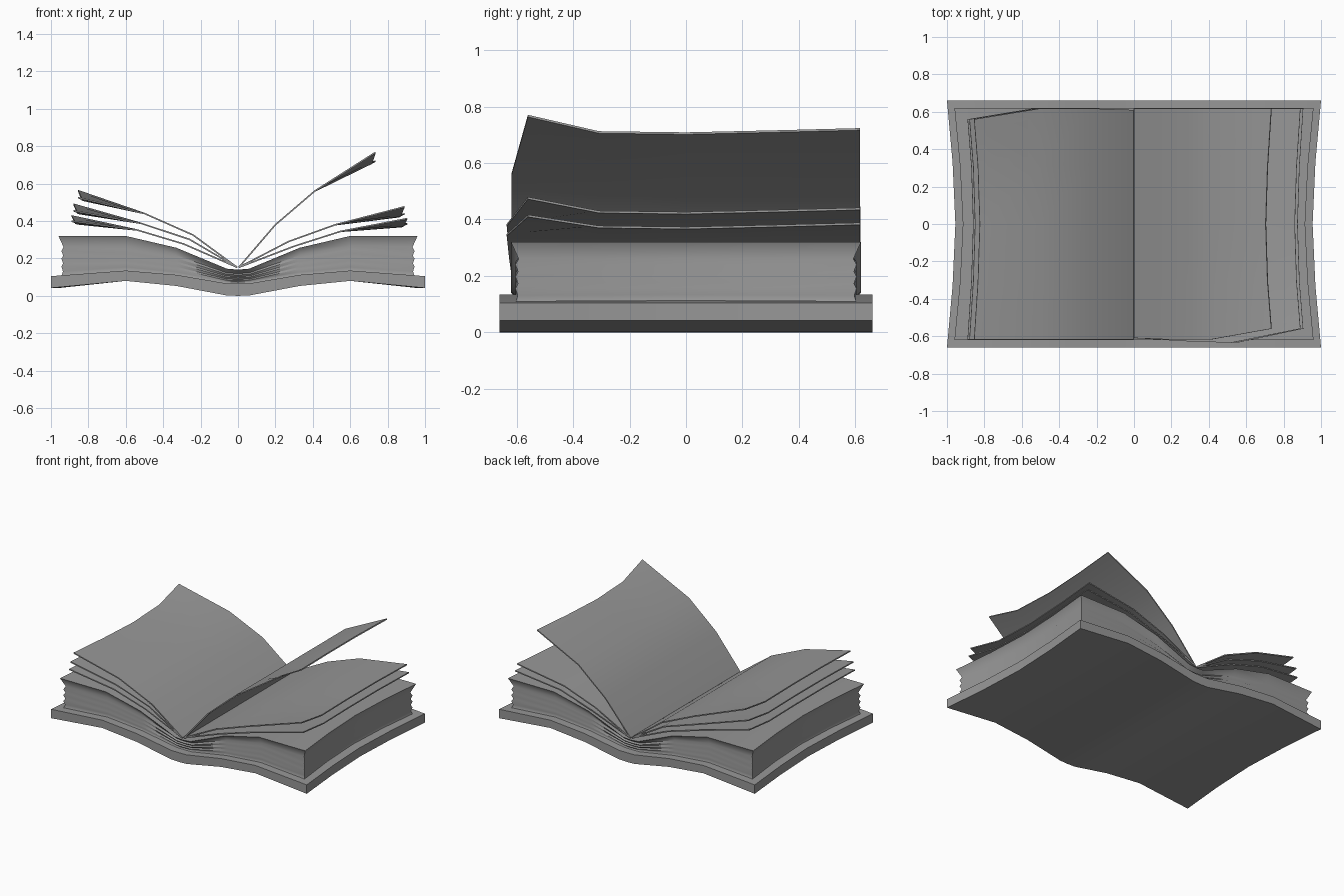
import bpy, math

if "Cube" in bpy.data.objects:
    bpy.data.objects.remove(bpy.data.objects["Cube"])

GREY = bpy.data.materials.new("dark_grey")
GREY.diffuse_color = (.31, .31, .31, 1)
GREY.use_nodes = True
GREY.node_tree.nodes["Principled BSDF"].inputs["Base Color"].default_value = GREY.diffuse_color


def interp(points, x):
    # Linear interpolation along a short profile
    for (x0, z0), (x1, z1) in zip(points, points[1:]):
        if x <= x1:
            return z0 + (z1 - z0) * (x - x0) / (x1 - x0)
    return points[-1][1]


def lattice_solid(name, nx, ny, nz, place, angle=30):
    # Closed skin of an nx * ny * nz lattice whose points come from place(i, j, k)
    index, verts, faces = {}, [], []

    def vert(*c):
        if c not in index:
            index[c] = len(verts)
            verts.append(place(*c))
        return index[c]

    size = (nx, ny, nz)
    for axis in range(3):
        a, b = (axis + 1) % 3, (axis + 2) % 3
        for end in (0, size[axis] - 1):
            for p in range(size[a] - 1):
                for q in range(size[b] - 1):
                    quad = []
                    for dp, dq in ((0, 0), (1, 0), (1, 1), (0, 1)):
                        c = [0, 0, 0]
                        c[axis], c[a], c[b] = end, p + dp, q + dq
                        quad.append(vert(*c))
                    faces.append(quad if end else quad[::-1])
    mesh = bpy.data.meshes.new(name)
    mesh.from_pydata(verts, [], faces)
    mesh.materials.append(GREY)
    ob = bpy.data.objects.new(name, mesh)
    bpy.context.collection.objects.link(ob)
    bpy.ops.object.select_all(action='DESELECT')
    ob.select_set(True)
    bpy.context.view_layer.objects.active = ob
    bpy.ops.object.shade_smooth_by_angle(angle=math.radians(angle))
    return ob


COLS = [-1, -.6, -.33, -.06, 0, .06, .33, .6, 1]
ROWS = [-1, -.5, 0, .5, 1]
HOLLOW = [0, .03, .045, .03, 0]          # fore edges bow inwards
BOTTOM = [(0, 0), (.05, 0), (.33, .053), (.6, .08), (1, .042)]
COVER_TOP = [(0, .065), (.06, .066), (.33, .112), (.6, .135), (1, .105)]
BLOCK_TOP = [(0, .14), (.06, .145), (.33, .257), (.6, .32), (1, .32)]


# Cover
def cover_point(i, j, k):
    x = COLS[i]
    z = interp(COVER_TOP if k else BOTTOM, abs(x))
    if abs(x) == 1:
        x *= 1 - HOLLOW[j]
    return x, ROWS[j] * .66, z


lattice_solid("cover", len(COLS), len(ROWS), 2, cover_point)

# Page block with ribbed edges: (height fraction, inset)
RIBS = [(0, .017), (.1, .024), (.22, .016), (.3, .025), (.42, .016), (.5, .025),
        (.62, .016), (.72, .027), (1, 0)]


def block_point(i, j, k):
    t, inset = RIBS[k]
    x = COLS[i]
    edge = .96 - HOLLOW[j] - inset
    px = math.copysign(edge, x) if abs(x) == 1 else x
    low, high = interp(COVER_TOP, abs(px)), interp(BLOCK_TOP, abs(px))
    y = ROWS[j] * (.62 - inset if abs(ROWS[j]) == 1 else .62)
    return px, y, low + (high - low) * t


lattice_solid("page_block", len(COLS), len(ROWS), len(RIBS), block_point, 75)


# Loose leaves: side is 1 for right, -1 for left (turned half round the spine)
def leaf(name, side, profile, lift, bulge=0):
    def point(i, j, k):
        x, z = profile[i]
        y = ROWS[j] * .617
        if j == 0:
            y = (-.61, -.618 - bulge / 2, -.618 - bulge, -.56)[i]
        if i == 3:
            x -= (0, .02, .03, .02, 0)[j]
            z += (lift, .004, 0, .007, .015)[j]
        # thickness runs across the leaf
        x0, z0 = profile[max(i - 1, 0)]
        x1, z1 = profile[min(i + 1, 3)]
        length = math.hypot(x1 - x0, z1 - z0)
        h = .004 if k else -.004
        x -= h * (z1 - z0) / length
        z += h * (x1 - x0) / length
        return side * x, side * y, z

    lattice_solid(name, 4, 5, 2, point)


ROOT = (.004, .152)
leaf("raised_leaf_right", 1, [ROOT, (.2, .38), (.41, .56), (.735, .705)], .062)
leaf("middle_leaf_right", 1, [ROOT, (.27, .29), (.52, .38), (.89, .423)], .053, .017)
leaf("lower_leaf_right", 1, [ROOT, (.3, .265), (.55, .345), (.905, .37)], .043, .017)
leaf("upper_leaf_left", -1, [ROOT, (.24, .325), (.5, .44), (.855, .51)], .052)
leaf("middle_leaf_left", -1, [ROOT, (.26, .302), (.52, .388), (.88, .44)], .05)
leaf("lower_leaf_left", -1, [ROOT, (.29, .277), (.54, .352), (.89, .385)], .042)
